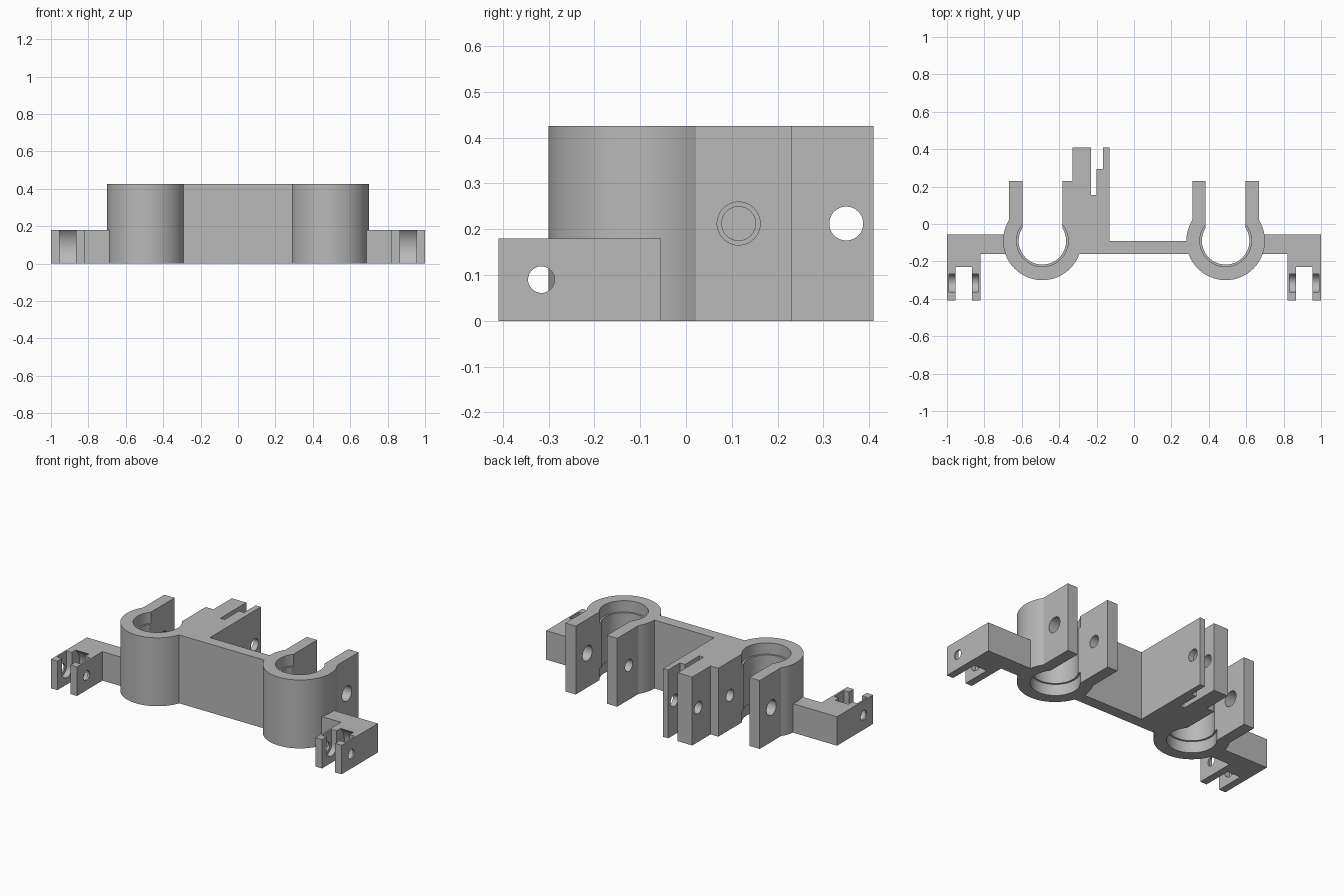
import bpy, bmesh, math
from mathutils import Matrix

cube = bpy.data.objects.get("Cube")
if cube:
    bpy.data.objects.remove(cube)

grey = bpy.data.materials.new("plain grey")
grey.use_nodes = True
grey.diffuse_color = (0.48, 0.48, 0.48, 1)
grey.node_tree.nodes["Principled BSDF"].inputs["Base Color"].default_value = (0.48, 0.48, 0.48, 1)


def make(name, bm):
    bmesh.ops.recalc_face_normals(bm, faces=bm.faces)
    mesh = bpy.data.meshes.new(name)
    bm.to_mesh(mesh)
    bm.free()
    mesh.materials.append(grey)
    ob = bpy.data.objects.new(name, mesh)
    bpy.context.collection.objects.link(ob)
    return ob


def extrude(name, outline, height):
    bm = bmesh.new()
    face = bm.faces.new([bm.verts.new((x, y, 0)) for x, y in outline])
    top = bmesh.ops.extrude_face_region(bm, geom=[face])["geom"]
    bmesh.ops.translate(bm, vec=(0, 0, height),
                        verts=[v for v in top if isinstance(v, bmesh.types.BMVert)])
    return make(name, bm)


def box(x0, x1, y0, y1, z0, z1):
    bm = bmesh.new()
    bmesh.ops.create_cube(bm, size=1)
    for v in bm.verts:
        v.co = ((x0 + x1) / 2 + v.co.x * (x1 - x0),
                (y0 + y1) / 2 + v.co.y * (y1 - y0),
                (z0 + z1) / 2 + v.co.z * (z1 - z0))
    return make("cutter", bm)


def rod_x(x0, x1, y, z, r):
    """Cylinder lying along x."""
    bm = bmesh.new()
    bmesh.ops.create_cone(bm, cap_ends=True, segments=48, radius1=r, radius2=r, depth=abs(x1 - x0),
                          matrix=Matrix.Translation(((x0 + x1) / 2, y, z)) @ Matrix.Rotation(math.pi / 2, 4, 'Y'))
    return make("cutter", bm)


def lathe(x, y, profile, n=64):
    """Closed solid around a vertical axis from (radius, z) rings."""
    bm = bmesh.new()
    rings = [[bm.verts.new((x + r * math.cos(2 * math.pi * i / n), y + r * math.sin(2 * math.pi * i / n), z))
              for i in range(n)] for r, z in profile]
    for a, b in zip(rings, rings[1:]):
        for i in range(n):
            j = (i + 1) % n
            bm.faces.new((a[i], a[j], b[j], b[i]))
    bm.faces.new(rings[0])
    bm.faces.new(rings[-1])
    return make("cutter", bm)


def cut(ob, cutter):
    cutter.hide_render = True
    bpy.context.view_layer.objects.active = ob
    mod = ob.modifiers.new("cut", 'BOOLEAN')
    mod.operation = 'DIFFERENCE'
    mod.solver = 'EXACT'
    mod.object = cutter
    bpy.ops.object.modifier_apply(modifier=mod.name)
    bpy.data.objects.remove(cutter)


def finish(ob):
    bpy.ops.object.select_all(action='DESELECT')
    ob.select_set(True)
    bpy.context.view_layer.objects.active = ob
    bpy.ops.object.shade_smooth_by_angle(angle=math.radians(25))


H = 0.425                      # body height
CX, CY = 0.49, -0.09           # clamp centre
R, BORE = 0.21, 0.127          # clamp outer and inner radius
SLOT, WALL = 0.107, 0.178      # half widths of slot and of flanges
BACK = 0.23                    # flange ends


def arc(r, a0, a1, n):
    return [(CX + r * math.cos(a0 + (a1 - a0) * i / n), CY + r * math.sin(a0 + (a1 - a0) * i / n))
            for i in range(n + 1)]


# Clamp path: web front, round the outside, flange, bore, inner flange
outer = math.acos(WALL / R)
inner = math.acos(SLOT / BORE)
web = math.asin(0.07 / R)
clamp = arc(R, web - math.pi, outer, 40)
clamp += [(CX + WALL, BACK), (CX + SLOT, BACK)]
clamp += arc(BORE, inner, -math.pi - inner, 44)
clamp += [(CX - SLOT, BACK)]
inner_side = [(CX - WALL, BACK)] + arc(R, math.pi - outer, math.pi, 6)

# Slotted block beside one clamp
block = [(-0.13, CY), (-0.13, 0.41), (-0.165, 0.41), (-0.165, 0.295), (-0.2, 0.295), (-0.2, 0.155),
         (-0.23, 0.155), (-0.23, 0.41), (-0.33, 0.41), (-0.33, BACK)]
mirrored = [(-x, y) for x, y in reversed(clamp)]
body = extrude("clamp_body", clamp + inner_side + block + mirrored, H)

for s in (-1, 1):
    # Wider bore at both ends
    wide = BORE + 0.011
    cut(body, lathe(s * CX, CY, [(wide, H - 0.07), (wide, H + 0.05)]))
    cut(body, lathe(s * CX, CY, [(wide, -0.05), (wide, 0.07)]))
    # Clamp bolt holes
    cut(body, rod_x(s * 0.56, s * 0.75, 0.115, H / 2, 0.047))
    cut(body, rod_x(s * 0.25, s * 0.42, 0.115, H / 2, 0.037))
# Block cross hole
cut(body, rod_x(-0.4, -0.05, 0.35, H / 2, 0.037))
finish(body)

# Side arms with forked ends
AY, AZ, AH = -0.316, 0.09, 0.18
for s, side in ((1, "left"), (-1, "right")):
    shape = [(0.675, -0.16), (0.82, -0.16), (0.82, -0.41), (1, -0.41), (1, -0.055), (0.675, -0.055)]
    arm = extrude(side + "_fork_arm", [(s * x, y) for x, y in shape], AH)
    xs = sorted((s * 0.865, s * 0.955))
    cut(arm, box(*xs, -0.5, AY, -0.1, 0.3))
    cut(arm, rod_x(*xs, AY, AZ, 0.125))
    # U-shaped pockets open at the top
    xs = sorted((s * 0.832, s * 0.99))
    cut(arm, box(*xs, AY - 0.048, AY + 0.048, AZ, 0.3))
    cut(arm, rod_x(*xs, AY, AZ, 0.048))
    # Axle hole
    cut(arm, rod_x(s * 0.78, s * 1.05, AY, AZ, 0.029))
    finish(arm)
